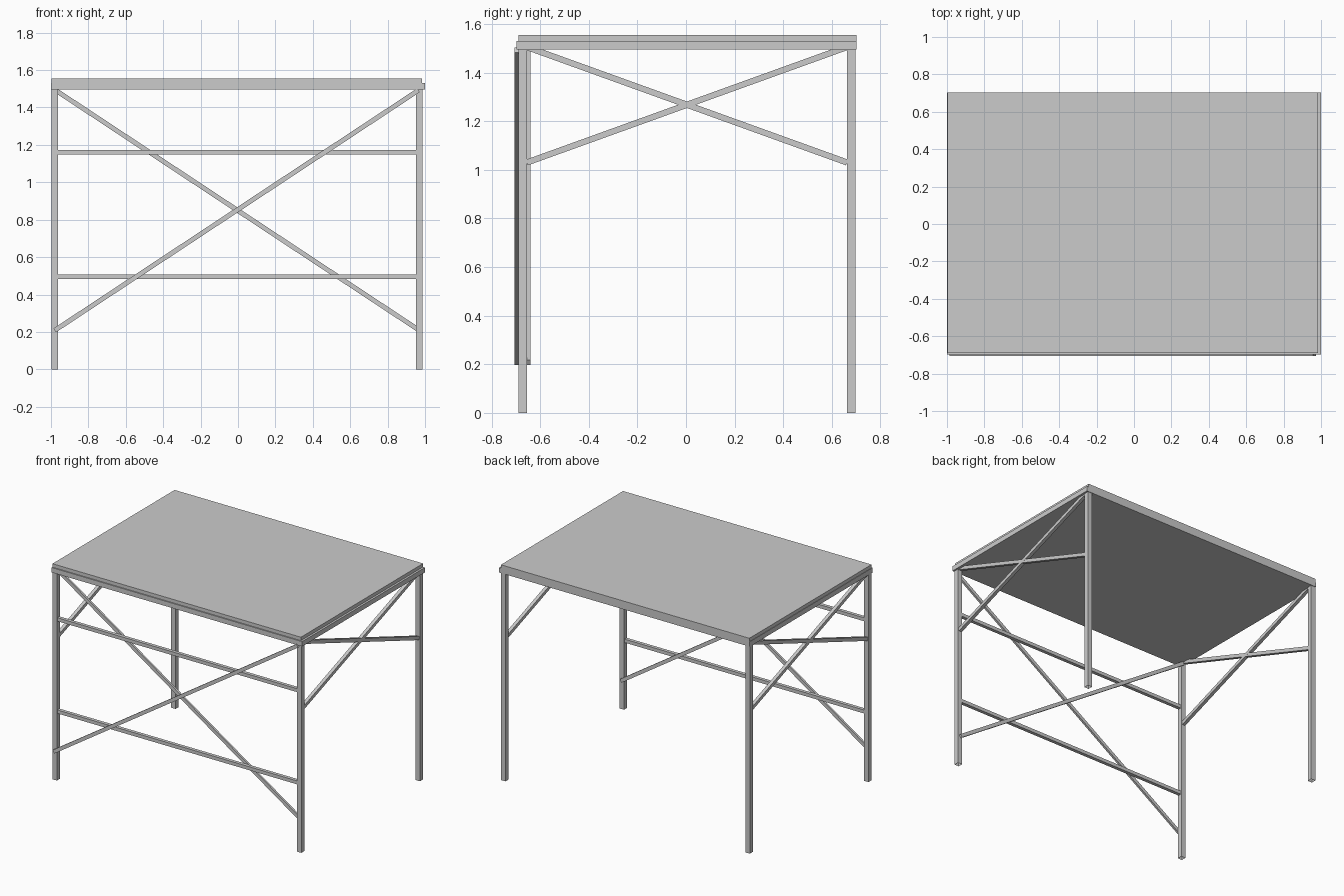
import bpy
import bmesh
import math
from mathutils import Matrix, Vector

if "Cube" in bpy.data.objects:
    bpy.data.objects.remove(bpy.data.objects["Cube"], do_unlink=True)

# Single painted-steel colour
GREY = (0.6, 0.6, 0.6, 1.0)
steel = bpy.data.materials.new("light_grey_steel")
steel.diffuse_color = GREY
steel.use_nodes = True
steel.node_tree.nodes["Principled BSDF"].inputs["Base Color"].default_value = GREY


def finish(name, bm):
    mesh = bpy.data.meshes.new(name)
    bm.to_mesh(mesh)
    bm.free()
    mesh.materials.append(steel)
    obj = bpy.data.objects.new(name, mesh)
    bpy.context.collection.objects.link(obj)
    return obj


def box(name, low, high):
    low, high = Vector(low), Vector(high)
    size = high - low
    bm = bmesh.new()
    bmesh.ops.create_cube(bm, size=1, matrix=Matrix.Translation((low + high) / 2)
                          @ Matrix.Diagonal((*size, 1)))
    return finish(name, bm)


def bar(name, start, end, depth, width=0.025):
    """Straight bar; depth is measured horizontally, width across the bar."""
    start, end = Vector(start), Vector(end)
    along = (end - start).normalized()
    side = along.cross(Vector((0, 0, 1))).normalized()
    across = side.cross(along)
    turn = Matrix((along, side, across)).transposed().to_4x4()
    bm = bmesh.new()
    bmesh.ops.create_cube(bm, size=1, matrix=Matrix.Translation((start + end) / 2) @ turn
                          @ Matrix.Diagonal(((end - start).length, depth, width, 1)))
    return finish(name, bm)


def tube_leg(name, x, y, height, size=0.035, wall=0.005):
    """Square tube, open at the foot."""
    bm = bmesh.new()
    bmesh.ops.create_cube(bm, size=1, matrix=Matrix.Translation((x, y, height / 2))
                          @ Matrix.Diagonal((size, size, height, 1)))
    foot = min(bm.faces, key=lambda f: f.calc_center_median().z)
    bmesh.ops.inset_region(bm, faces=[foot], thickness=wall)
    bmesh.ops.translate(bm, verts=foot.verts, vec=(0, 0, height * 0.98))
    return finish(name, bm)


# Table top: wide frame with a slightly smaller board on it
FRAME_Z = 1.495
box("top_frame", (-1, -0.698, FRAME_Z), (1, 0.702, 1.53))
box("top_board", (-0.997, -0.69, 1.53), (0.985, 0.702, 1.555))

# Legs
LEFT_X, RIGHT_X = 0.97, -0.98
FRONT_Y, BACK_Y = -0.672, 0.68
HALF = 0.0175
for side, x in (("left", LEFT_X), ("right", RIGHT_X)):
    for end, y in (("front", FRONT_Y), ("back", BACK_Y)):
        tube_leg(f"{end}_{side}_leg", x, y, FRAME_Z)

    # Crossed braces between the legs of each side
    near, far = FRONT_Y + HALF, BACK_Y - HALF
    bar(f"{side}_brace_rising", (x, near, 1.03), (x, far, 1.505), 0.025)
    bar(f"{side}_brace_falling", (x, near, 1.505), (x, far, 1.03), 0.0245)

# Front rails between the legs
for name, z in (("upper", 1.16), ("lower", 0.495)):
    bar(f"front_{name}_rail", (RIGHT_X + HALF, FRONT_Y, z), (LEFT_X - HALF, FRONT_Y, z), 0.025)

# Crossed front braces, one outside and one inside the legs
bar("front_outer_brace", (RIGHT_X, -0.697, 0.208), (0.965, -0.697, 1.492), 0.015)
bar("front_inner_brace", (LEFT_X, -0.647, 0.208), (-0.975, -0.647, 1.492), 0.015)
